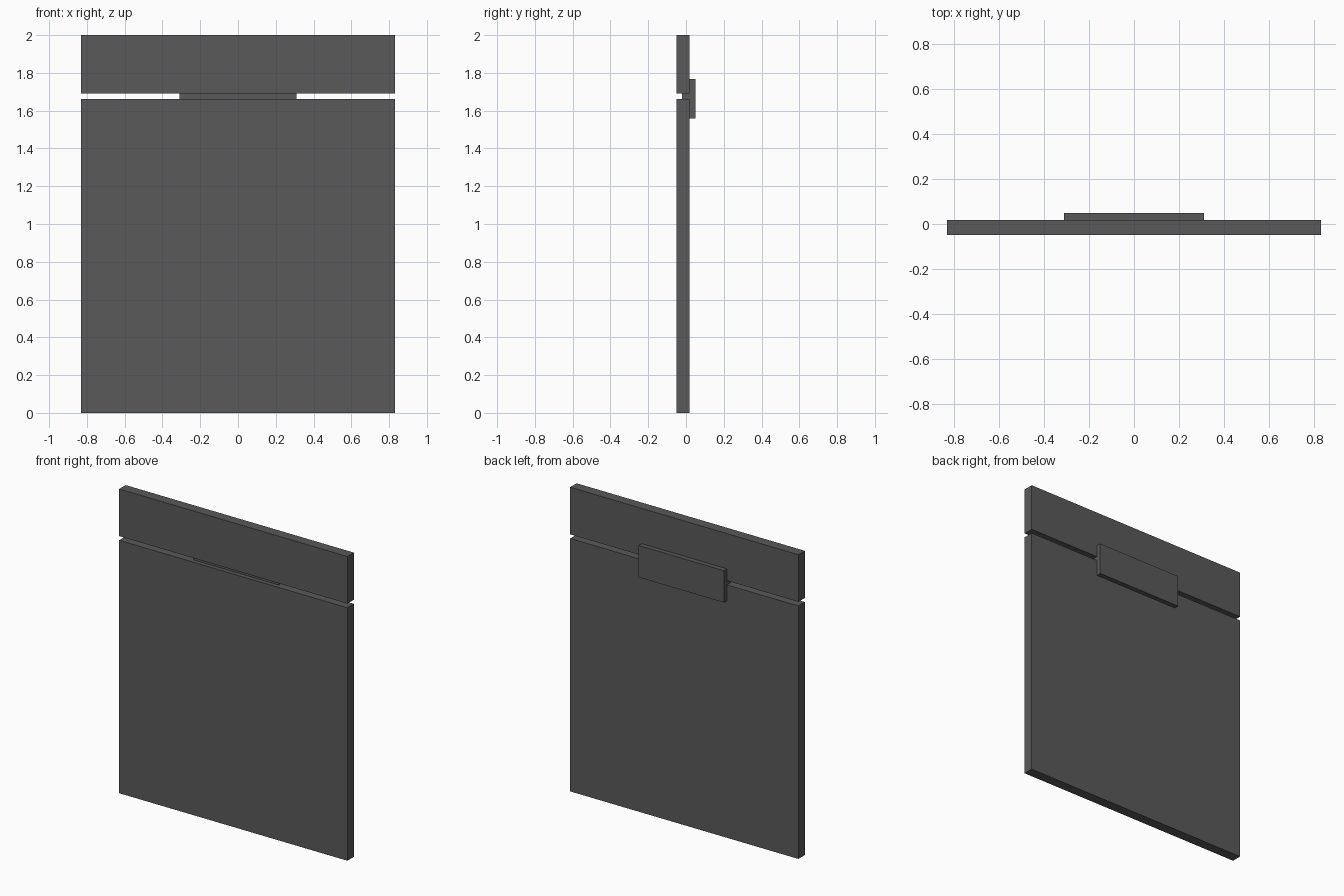
import bpy

if "Cube" in bpy.data.objects:
    bpy.data.objects.remove(bpy.data.objects["Cube"])

# Dark grey finish shared by all parts
dark_grey = bpy.data.materials.new("dark_grey")
dark_grey.diffuse_color = (0.1, 0.1, 0.1, 1)
dark_grey.use_nodes = True
dark_grey.node_tree.nodes["Principled BSDF"].inputs["Base Color"].default_value = dark_grey.diffuse_color


def box(name, x, y, z):
    """Axis-aligned box from (min, max) ranges."""
    ranges = (x, y, z)
    bpy.ops.mesh.primitive_cube_add(size=1, location=[(a + b) / 2 for a, b in ranges])
    ob = bpy.context.object
    ob.name = name
    ob.scale = [b - a for a, b in ranges]
    bpy.ops.object.transform_apply(location=False, rotation=False, scale=True)
    ob.data.materials.append(dark_grey)
    return ob


WIDTH = (-0.83, 0.83)
DEPTH = (-0.049, 0.018)

# Large door and drawer front, separated by a narrow gap
box("lower_panel", WIDTH, DEPTH, (0, 1.663))
box("upper_panel", WIDTH, DEPTH, (1.69, 2))

# Grip recess block bridging the gap, set back from the front
box("grip_block", (-0.31, 0.31), (-0.021, 0.049), (1.558, 1.768))
